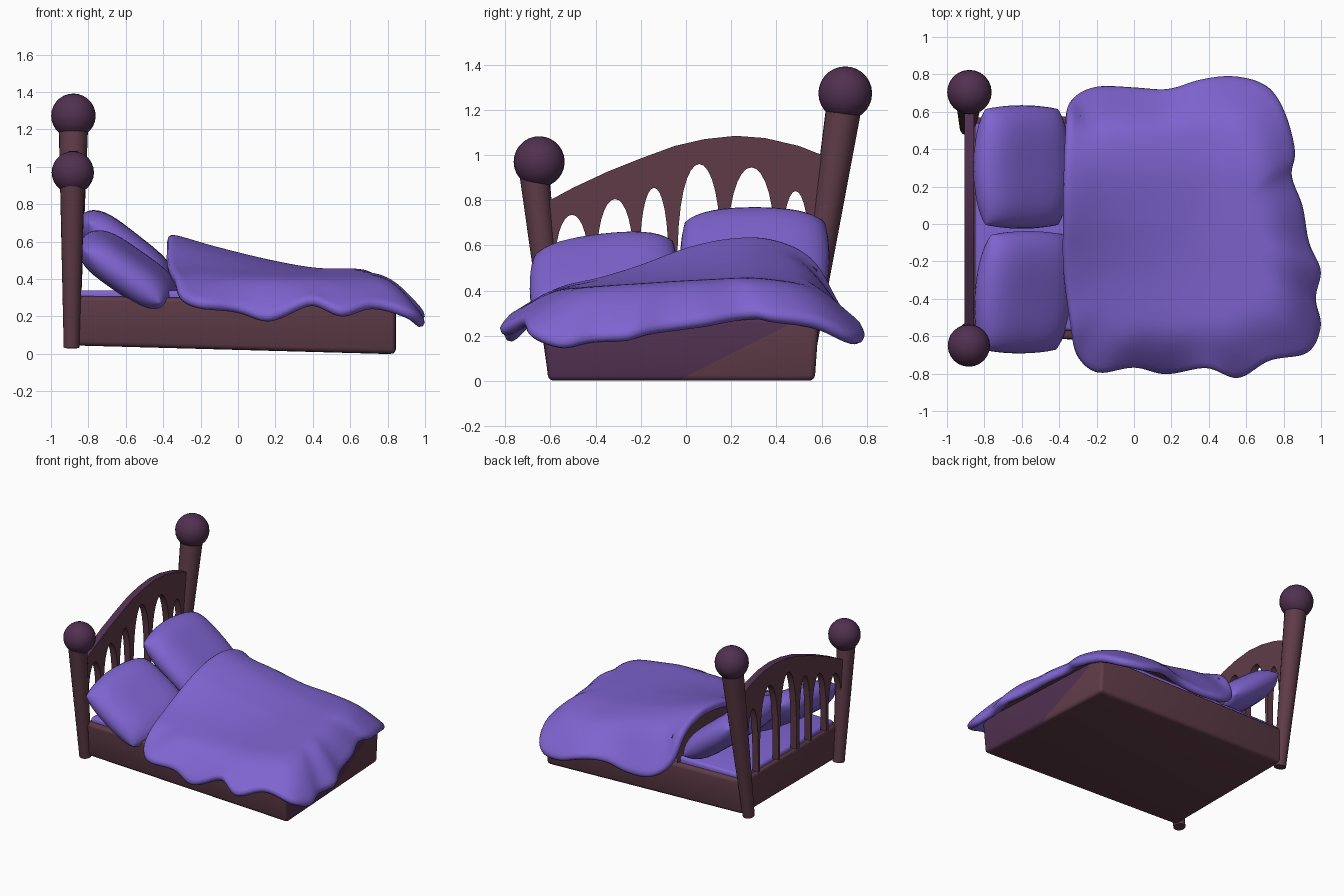
import bpy, bmesh, math
from mathutils import Vector, Matrix, Euler

if "Cube" in bpy.data.objects:
    bpy.data.objects.remove(bpy.data.objects["Cube"])


def material(name, rgb):
    m = bpy.data.materials.new(name)
    m.diffuse_color = (*rgb, 1)
    m.use_nodes = True
    m.node_tree.nodes["Principled BSDF"].inputs["Base Color"].default_value = m.diffuse_color
    return m


WOOD = material("brown wood", (0.112, 0.044, 0.064))
PLUM = material("plum wood", (0.082, 0.030, 0.080))
CLOTH = material("purple cloth", (0.212, 0.128, 0.635))


def finish(bm, name, mats, angle=40):
    bmesh.ops.recalc_face_normals(bm, faces=bm.faces)
    me = bpy.data.meshes.new(name)
    bm.to_mesh(me)
    bm.free()
    for m in mats:
        me.materials.append(m)
    ob = bpy.data.objects.new(name, me)
    bpy.context.collection.objects.link(ob)
    bpy.ops.object.select_all(action='DESELECT')
    ob.select_set(True)
    bpy.context.view_layer.objects.active = ob
    bpy.ops.object.shade_smooth_by_angle(angle=math.radians(angle))
    return ob


def interp(table, v):
    """Linear lookup in a list of (key, value) pairs."""
    if v <= table[0][0]:
        return table[0][1]
    for (a, p), (b, q) in zip(table, table[1:]):
        if v <= b:
            return p + (q - p) * (v - a) / (b - a)
    return table[-1][1]


def catmull(p0, p1, p2, p3, t):
    return 0.5 * (2 * p1 + (p2 - p0) * t + (2 * p0 - 5 * p1 + 4 * p2 - p3) * t * t
                  + (3 * p1 - p0 - 3 * p2 + p3) * t ** 3)


def hull(corners, bevel):
    bm = bmesh.new()
    for c in corners:
        bm.verts.new(c)
    bmesh.ops.convex_hull(bm, input=bm.verts)
    bmesh.ops.dissolve_limit(bm, angle_limit=0.08, verts=bm.verts, edges=bm.edges)
    bmesh.ops.bevel(bm, geom=bm.edges[:], offset=bevel, segments=3, affect='EDGES', profile=0.5)
    return bm


# Bed base, with a two-tone foot panel split on a slant
bm = hull([(-0.87, -0.58, 0.045), (-0.87, 0.55, 0.045), (0.845, -0.61, 0), (0.78, 0.57, 0),
           (-0.87, -0.61, 0.31), (-0.87, 0.57, 0.31), (0.845, -0.64, 0.28), (0.78, 0.59, 0.28)], 0.025)
bmesh.ops.bisect_plane(bm, geom=bm.verts[:] + bm.edges[:] + bm.faces[:],
                       plane_co=(0, 0.0, 0.02), plane_no=(0, -0.5, 1))
bm.normal_update()
for f in bm.faces:
    c = f.calc_center_median()
    f.material_index = int(f.normal.x > 0.5 and c.z - 0.02 > 0.5 * c.y)
finish(bm, "bed_base", [WOOD, PLUM])

# Mattress
bm = hull([(x, y, z) for x in (-0.85, 0.7) for y in (-0.57, 0.54) for z in (0.27, 0.34)], 0.02)
finish(bm, "mattress", [CLOTH])


# Leaning bed posts with ball tops; the post is plum just below the ball
def post(side, foot, top, r_foot, r_top, ball, r_ball):
    foot, top = Vector(foot), Vector(top)
    axis = top - foot
    bm = bmesh.new()
    bmesh.ops.create_cone(bm, cap_ends=True, segments=20, radius1=r_foot, radius2=r_top, depth=axis.length,
                          matrix=Matrix.Translation((foot + top) / 2)
                          @ axis.to_track_quat('Z', 'Y').to_matrix().to_4x4())
    finish(bm, side + "_post", [WOOD])
    bm = bmesh.new()
    bmesh.ops.create_uvsphere(bm, u_segments=24, v_segments=14, radius=r_ball,
                              matrix=Matrix.Translation(ball))
    finish(bm, side + "_post_ball", [PLUM])


post("front", (-0.89, -0.57, 0.035), (-0.885, -0.672, 0.92), 0.042, 0.066, (-0.883, -0.65, 0.97), 0.113)
post("back", (-0.89, 0.515, 0.035), (-0.88, 0.697, 1.2), 0.042, 0.078, (-0.88, 0.705, 1.273), 0.119)

# Headboard: arched rail with tapering slats, cut as one comb profile
crest = [(-0.62, 0.79), (-0.5, 0.855), (-0.35, 0.925), (-0.2, 0.985), (-0.05, 1.04), (0.08, 1.07),
         (0.22, 1.085), (0.35, 1.075), (0.5, 1.04), (0.64, 0.985)]
openings = [(-0.585, -0.425, 0.735), (-0.40, -0.228, 0.805), (-0.208, -0.075, 0.855),
            (-0.04, 0.158, 0.96), (0.178, 0.40, 0.945), (0.42, 0.55, 0.84)]
outline = list(crest) + [(0.56, 0.33)]
for y0, y1, top in reversed(openings):
    for i in range(17):
        a = math.pi * i / 16
        outline.append(((y0 + y1) / 2 + (y1 - y0) / 2 * math.cos(a),
                        0.33 + (top - 0.33) * max(math.sin(a), 0) ** 0.6))
outline.append((-0.62, 0.33))
bm = bmesh.new()
face = bm.faces.new([bm.verts.new((-0.905, y, z)) for y, z in outline])
ext = bmesh.ops.extrude_face_region(bm, geom=[face])
bmesh.ops.translate(bm, vec=(0.05, 0, 0), verts=[v for v in ext["geom"] if isinstance(v, bmesh.types.BMVert)])
bmesh.ops.recalc_face_normals(bm, faces=bm.faces)
for f in bm.faces:
    f.material_index = int(f.normal.z > 0.5)
finish(bm, "headboard", [WOOD, PLUM])


# Plump round-cornered pillows leaning on the headboard
def pillow(name, centre, half_x, half_y, half_z, roll, lean):
    n = 20
    bm = bmesh.new()
    for sign in (1, -1):
        g = []
        for i in range(n + 1):
            u = math.sin(math.pi / 2 * (2 * i / n - 1))
            row = []
            for j in range(n + 1):
                v = math.sin(math.pi / 2 * (2 * j / n - 1))
                h = math.sqrt(max(0, (1 - u ** 4) * (1 - v ** 4)))
                row.append(bm.verts.new((half_x * u * math.sqrt(1 - 0.35 * v * v),
                                         half_y * v * math.sqrt(1 - 0.12 * u * u), sign * half_z * h)))
            g.append(row)
        for i in range(n):
            for j in range(n):
                bm.faces.new((g[i][j], g[i + 1][j], g[i + 1][j + 1], g[i][j + 1]))
    bmesh.ops.remove_doubles(bm, verts=bm.verts, dist=0.0005)
    bm.transform(Matrix.Translation(centre)
                 @ Euler((math.radians(roll), math.radians(lean), 0)).to_matrix().to_4x4())
    finish(bm, name, [CLOTH], 80)


pillow("front_pillow", (-0.59, -0.365, 0.445), 0.30, 0.33, 0.108, 8, 35)
pillow("back_pillow", (-0.60, 0.305, 0.55), 0.305, 0.33, 0.108, 0, 38)

# Blanket: rings spreading from the centre to a wavy hem
head = [(-0.75, 0.37), (-0.6, 0.41), (-0.3, 0.48), (0, 0.59), (0.15, 0.625), (0.3, 0.645), (0.48, 0.61),
        (0.6, 0.52), (0.72, 0.38)]
foot = [(-0.75, 0.37), (-0.55, 0.41), (0, 0.445), (0.3, 0.46), (0.55, 0.43), (0.75, 0.37)]


def plateau(x, y):
    w = min(1, max(0, 1 - (x + 0.35) / 0.8)) ** 1.3
    return interp(head, y) * w + interp(foot, y) * (1 - w)


# hem points: x, y, z (z = 0 keeps the blanket height along the open head end)
hem = [(-0.38, 0.0, 0), (-0.38, -0.2, 0), (-0.36, -0.4, 0), (-0.33, -0.58, 0), (-0.30, -0.73, 0.32),
       (-0.19, -0.81, 0.275), (0.0, -0.78, 0.25), (0.17, -0.82, 0.195), (0.39, -0.78, 0.30),
       (0.56, -0.84, 0.23), (0.73, -0.74, 0.28), (0.94, -0.70, 0.22), (1.015, -0.55, 0.16),
       (0.985, -0.4, 0.19), (1.015, -0.25, 0.20), (0.95, -0.1, 0.235), (0.915, 0.1, 0.265),
       (0.855, 0.26, 0.295), (0.875, 0.39, 0.285), (0.82, 0.60, 0.26), (0.72, 0.75, 0.195),
       (0.54, 0.805, 0.195), (0.35, 0.785, 0.25), (0.18, 0.735, 0.25), (0.0, 0.745, 0.22),
       (-0.2, 0.75, 0.24), (-0.325, 0.69, 0.34), (-0.35, 0.58, 0), (-0.37, 0.4, 0), (-0.38, 0.2, 0)]
hem = [Vector((x, y, z or plateau(x, y))) for x, y, z in hem]
rim = []
for i in range(len(hem)):
    p = [hem[(i + k) % len(hem)] for k in (-1, 0, 1, 2)]
    rim += [catmull(*p, t / 4) for t in range(4)]
mid, rings = Vector((0.3, -0.02, 0)), 18
bm = bmesh.new()
hub = bm.verts.new((mid.x, mid.y, plateau(mid.x, mid.y)))
loops = [[] for _ in range(rings)]
for p in rim:
    d = Vector((p.x - mid.x, p.y - mid.y))
    start = 0.70 - 0.10 * max(0, d.normalized().x)   # drops later on the sides than at the foot
    for k, ring in enumerate(loops):
        t = (k + 1) / rings
        s = max(0, (t - start) / (1 - start)) ** 1.8
        x, y = mid.x + d.x * t, mid.y + d.y * t
        ring.append(bm.verts.new((x, y, plateau(x, y) * (1 - s) + p.z * s)))
for i in range(len(rim)):
    j = (i + 1) % len(rim)
    bm.faces.new((hub, loops[0][i], loops[0][j]))
    for a, b in zip(loops, loops[1:]):
        bm.faces.new((a[i], b[i], b[j], a[j]))
for _ in range(4):
    bmesh.ops.smooth_vert(bm, verts=[v for r in loops[:-2] for v in r] + [hub], factor=0.5,
                          use_axis_x=True, use_axis_y=True, use_axis_z=True)
bmesh.ops.recalc_face_normals(bm, faces=bm.faces)
bm.faces.ensure_lookup_table()
if bm.faces[0].normal.z < 0:
    bmesh.ops.reverse_faces(bm, faces=bm.faces)
me = bpy.data.meshes.new("blanket_sheet")
bm.to_mesh(me)
bm.free()
sheet = bpy.data.objects.new("blanket_sheet", me)
bpy.context.collection.objects.link(sheet)
solid = sheet.modifiers.new("thickness", 'SOLIDIFY')
solid.thickness, solid.offset = 0.06, -1
round_off = sheet.modifiers.new("rounding", 'SUBSURF')
round_off.levels = round_off.render_levels = 1
bm = bmesh.new()
bm.from_object(sheet, bpy.context.evaluated_depsgraph_get())
bpy.data.objects.remove(sheet)
bm.normal_update()
# dark lining where the blanket covers the base
for f in bm.faces:
    c = f.calc_center_median()
    f.material_index = int(f.normal.z < -0.3 and -0.34 < c.x < 0.78 and abs(c.y) < 0.62)
finish(bm, "blanket", [CLOTH, WOOD], 80)

# Brown panel filling the open head end under the blanket
bm = bmesh.new()
rows = []
for i in range(21):
    y = -0.52 + 1.10 * i / 20
    rows.append([bm.verts.new((-0.335, y, 0.31)), bm.verts.new((-0.285, y, plateau(-0.285, y) - 0.03))])
for a, b in zip(rows, rows[1:]):
    bm.faces.new((a[0], a[1], b[1], b[0]))
finish(bm, "blanket_filling", [WOOD])
